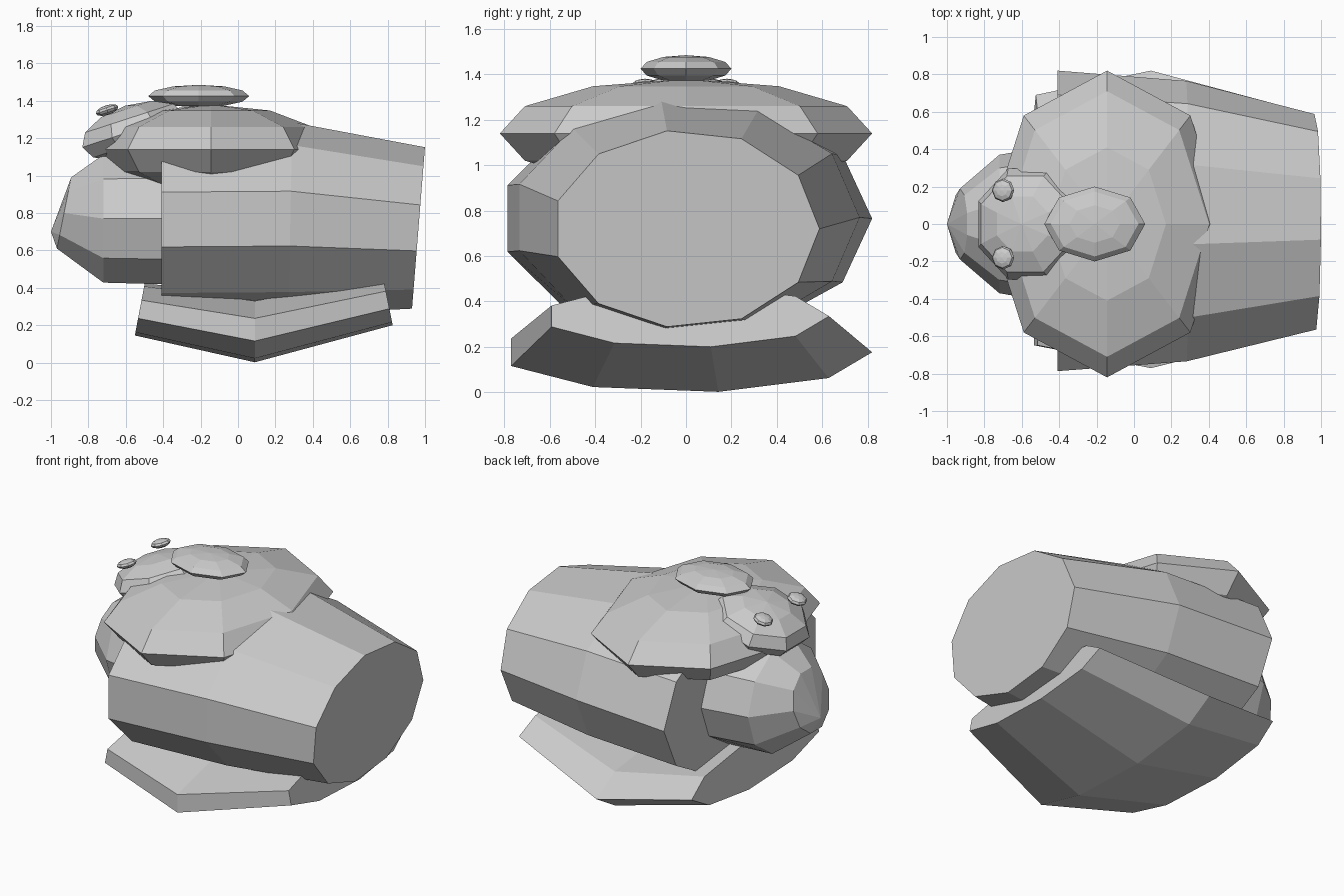
import bpy, bmesh, math
from mathutils import Matrix, Vector

if "Cube" in bpy.data.objects:
    bpy.data.objects.remove(bpy.data.objects["Cube"])

grey = bpy.data.materials.new("plain_grey")
grey.diffuse_color = (0.6, 0.6, 0.6, 1)
grey.use_nodes = True
grey.node_tree.nodes["Principled BSDF"].inputs["Base Color"].default_value = grey.diffuse_color


def finish(name, bm):
    bmesh.ops.recalc_face_normals(bm, faces=bm.faces)
    mesh = bpy.data.meshes.new(name)
    bm.to_mesh(mesh)
    bm.free()
    mesh.materials.append(grey)
    ob = bpy.data.objects.new(name, mesh)
    bpy.context.collection.objects.link(ob)
    return ob


def tube(name, sides, rings, tip=None):
    """Loft elliptical rings along x: (x, z centre, y radius, z radius, lean)."""
    bm = bmesh.new()
    loops = []
    for x, zc, ry, rz, lean in rings:
        loop = []
        for k in range(sides):
            a = 2 * math.pi * k / sides
            dz = rz * math.sin(a)
            loop.append(bm.verts.new((x + lean * dz, ry * math.cos(a), zc + dz)))
        loops.append(loop)
    for a, b in zip(loops, loops[1:]):
        for k in range(sides):
            j = (k + 1) % sides
            bm.faces.new((a[k], a[j], b[j], b[k]))
    bm.faces.new(loops[-1])
    if tip:
        t = bm.verts.new(tip)
        for k in range(sides):
            bm.faces.new((t, loops[0][k], loops[0][(k + 1) % sides]))
    else:
        bm.faces.new(loops[0])
    return finish(name, bm)


def pebble(name, centre, radii, tilt=0, turn=0):
    """Low-poly flattened sphere, tilted about y."""
    bm = bmesh.new()
    m = (Matrix.Translation(Vector(centre)) @ Matrix.Rotation(math.radians(tilt), 4, 'Y')
         @ Matrix.Diagonal((*radii, 1)) @ Matrix.Rotation(math.radians(turn), 4, 'Z'))
    bmesh.ops.create_uvsphere(bm, u_segments=8, v_segments=6, radius=1, matrix=m)
    return finish(name, bm)


# Barrel body lying along x
tube("body", 11, [(-0.41, 0.765, 0.82, 0.52, 0),
                  (0.28, 0.77, 0.765, 0.52, 0.02),
                  (0.965, 0.72, 0.588, 0.436, 0.08)])

# Bent shallow base
tube("base", 9, [(-0.525, 0.285, 0.69, 0.142, 0.19),
                 (0.09, 0.176, 0.82, 0.177, 0),
                 (0.80, 0.335, 0.63, 0.137, -0.2)])

# Rounded snout
tube("snout", 10, [(-0.93, 0.80, 0.19, 0.20, 0.2),
                   (-0.72, 0.77, 0.37, 0.36, 0),
                   (-0.38, 0.77, 0.43, 0.37, 0)], tip=(-1.0, 0, 0.70))

# Wide cap, brow and top disc
pebble("cap", (-0.144, 0, 1.14), (0.63, 0.82, 0.24))
pebble("brow", (-0.56, 0, 1.24), (0.31, 0.32, 0.14), tilt=-18, turn=22.5)
pebble("top_disc", (-0.21, 0, 1.425), (0.27, 0.20, 0.06))

# Pair of small eyes
for side, name in ((-1, "eye_front"), (1, "eye_back")):
    pebble(name, (-0.70, side * 0.18, 1.35), (0.063, 0.063, 0.026), tilt=-18)
